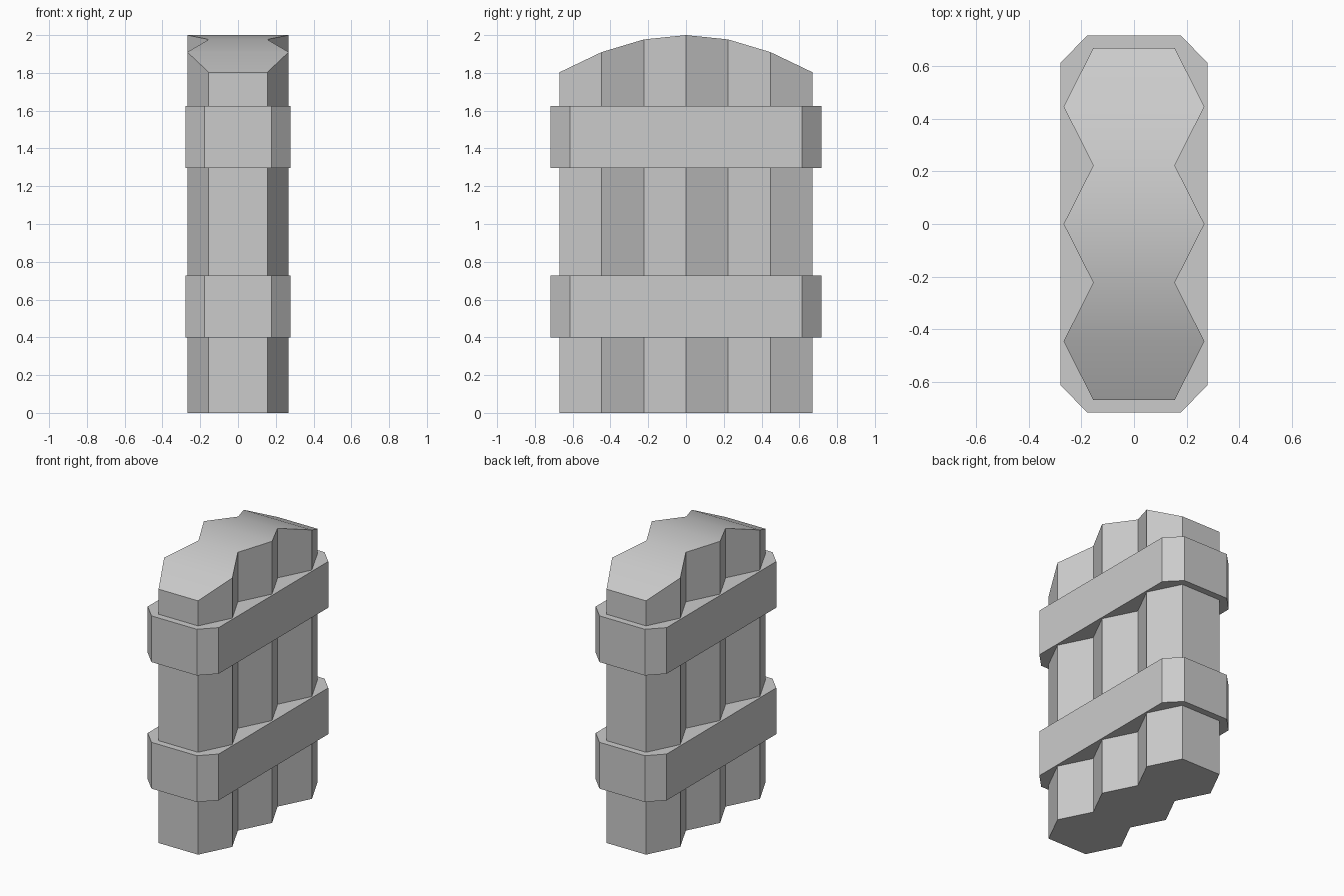
import bpy, bmesh, math

if "Cube" in bpy.data.objects:
    bpy.data.objects.remove(bpy.data.objects["Cube"])


def prism(name, outline, z0, top):
    """Mirrored column: outline is (half width, y) from -y to +y; top(i) is the top height."""
    bm = bmesh.new()
    rows = []
    for i, (x, y) in enumerate(outline):
        rows.append([bm.verts.new((sx * x, y, z)) for z in (z0, top(i)) for sx in (-1, 1)])
    for a, b in zip(rows, rows[1:]):
        bm.faces.new((a[0], b[0], b[1], a[1]))  # bottom strip
        bm.faces.new((a[2], a[3], b[3], b[2]))  # top strip
        bm.faces.new((a[1], b[1], b[3], a[3]))  # right side
        bm.faces.new((a[0], a[2], b[2], b[0]))  # left side
    for r in (rows[0], rows[-1]):               # end walls
        bm.faces.new((r[0], r[1], r[3], r[2]))
    bmesh.ops.recalc_face_normals(bm, faces=bm.faces)
    mesh = bpy.data.meshes.new(name)
    bm.to_mesh(mesh)
    bm.free()
    obj = bpy.data.objects.new(name, mesh)
    bpy.context.collection.objects.link(obj)
    return obj


# Ribbed body of three merged hexagonal planks with an arched top
step = 0.67 / 3
heights = [2.0, 1.977, 1.91, 1.803]
ribs = [(0.155 if i % 2 == 0 else 0.268, (i - 3) * step) for i in range(7)]
body = prism("ribbed_body", ribs, 0, lambda i: heights[abs(i - 3)])
bpy.context.view_layer.objects.active = body
body.select_set(True)
bpy.ops.object.shade_smooth_by_angle(angle=math.radians(30))

# Two chamfered bands wrapped round the body
band = [(0.178, -0.717), (0.279, -0.615), (0.279, 0.615), (0.178, 0.717)]
for name, z0, z1 in (("lower_band", 0.398, 0.727), ("upper_band", 1.297, 1.625)):
    prism(name, band, z0, lambda i, z=z1: z)
